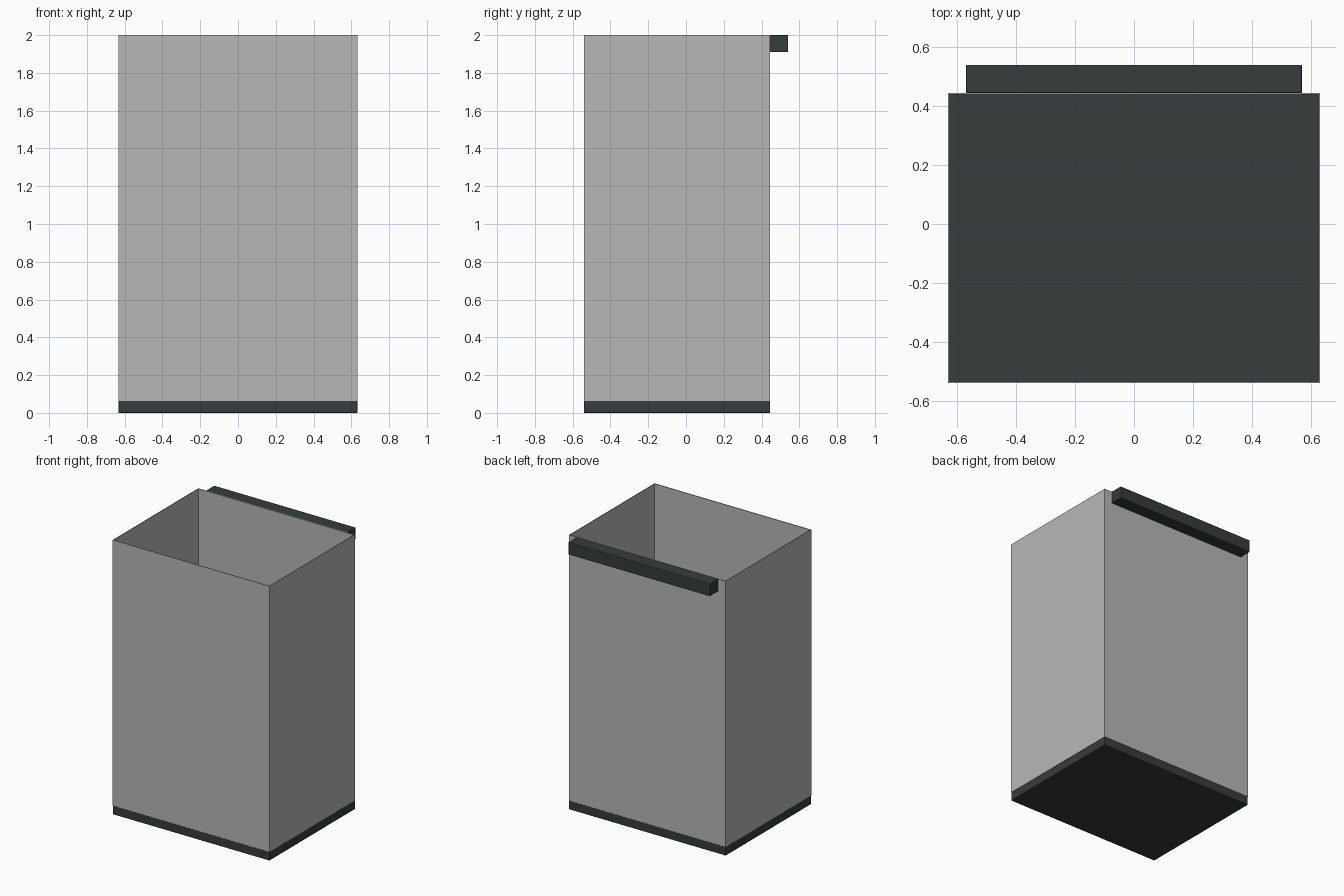
import bpy
import bmesh
from mathutils import Vector

cube = bpy.data.objects.get("Cube")
if cube:
    bpy.data.objects.remove(cube, do_unlink=True)


def make_material(name, color):
    mat = bpy.data.materials.new(name)
    mat.use_nodes = True
    mat.diffuse_color = color
    mat.node_tree.nodes["Principled BSDF"].inputs["Base Color"].default_value = color
    return mat


grey = make_material("light grey", (0.475, 0.475, 0.475, 1))
dark = make_material("dark slate", (0.037, 0.045, 0.045, 1))


def make_box(name, low, high, mat, bevel=0.0, open_ends=False):
    """Box between two corners, optionally without its top and bottom."""
    low, high = Vector(low), Vector(high)
    bm = bmesh.new()
    bmesh.ops.create_cube(bm, size=1)
    for v in bm.verts:
        v.co = (low + high) / 2 + v.co * (high - low)
    if open_ends:
        caps = [f for f in bm.faces if abs(f.normal.z) > 0.5]
        bmesh.ops.delete(bm, geom=caps, context="FACES_ONLY")
    mesh = bpy.data.meshes.new(name)
    bm.to_mesh(mesh)
    bm.free()
    mesh.materials.append(mat)
    obj = bpy.data.objects.new(name, mesh)
    bpy.context.collection.objects.link(obj)
    if bevel:
        mod = obj.modifiers.new("soft edges", "BEVEL")
        mod.width = bevel
        mod.segments = 2
    return obj


half_width, front, back = 0.632, -0.54, 0.445
base_top, rim = 0.064, 2.0

# Base slab
make_box("base", (-half_width, front, 0), (half_width, back, base_top), dark, 0.003)

# Thin open-topped walls
walls = make_box("walls", (-half_width, front, base_top),
                 (half_width, back, rim), grey, open_ends=True)
shell = walls.modifiers.new("wall thickness", "SOLIDIFY")
shell.thickness = 0.006
shell.offset = -1
shell.use_even_offset = True

# Hanging rail behind the rim
make_box("back_rail", (-0.57, back, 1.91), (0.57, 0.54, rim), dark, 0.003)
